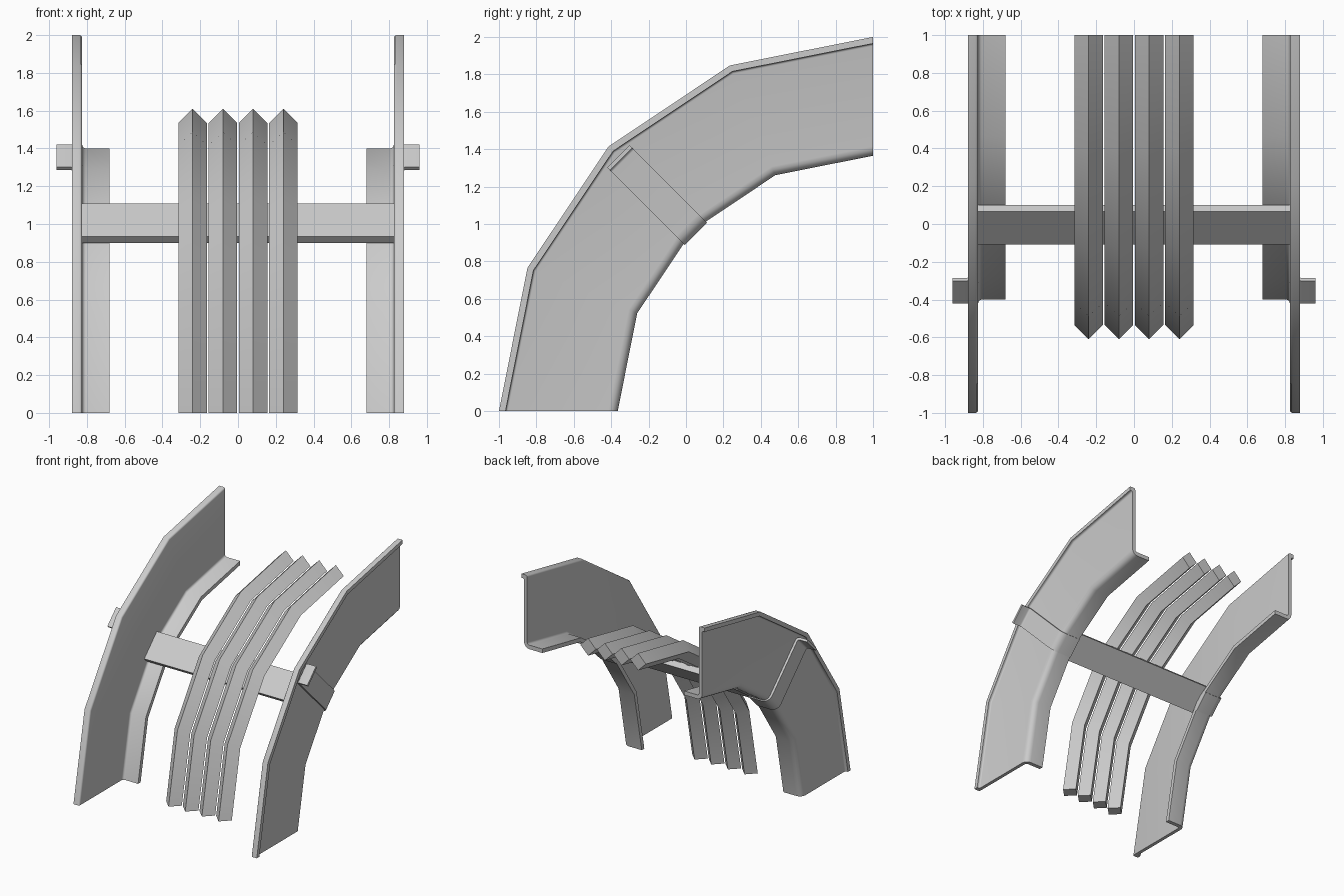
import bpy, bmesh
from math import sin, cos, radians, pi

if "Cube" in bpy.data.objects:
    bpy.data.objects.remove(bpy.data.objects["Cube"])

ARC = [radians(22.5 * i) for i in range(5)]   # quarter turn around y=1, z=0


def place(x, r, a, s=0.0):
    """Point at radius r and angle a, shifted s along the tangent."""
    return (x, 1 - r * cos(a) + s * sin(a), r * sin(a) + s * cos(a))


def fillet(cx, cr, rad, a0, a1, n=4):
    """Rounded corner points for a cross-section."""
    pts = []
    for i in range(n + 1):
        a = radians(a0 + (a1 - a0) * i / n)
        pts.append((cx + rad * cos(a), cr + rad * sin(a)))
    return pts


def sweep(name, profile, stations, mirror=False):
    """Loft an (x, radius) profile through (angle, shift) stations, capped."""
    bm = bmesh.new()
    rings = [[bm.verts.new(place(x, r, a, s)) for x, r in profile]
             for a, s in stations]
    n = len(profile)
    for p, q in zip(rings, rings[1:]):
        for i in range(n):
            j = (i + 1) % n
            bm.faces.new((p[i], p[j], q[j], q[i]))
    bm.faces.new(rings[0])
    bm.faces.new(rings[-1])
    bmesh.ops.recalc_face_normals(bm, faces=bm.faces[:])
    me = bpy.data.meshes.new(name)
    bm.to_mesh(me)
    bm.free()
    ob = bpy.data.objects.new(name, me)
    bpy.context.collection.objects.link(ob)
    if mirror:
        ob.modifiers.new("mirror", 'MIRROR')
    bpy.ops.object.select_all(action='DESELECT')
    ob.select_set(True)
    bpy.context.view_layer.objects.active = ob
    bpy.ops.object.shade_smooth_by_angle(angle=radians(35))
    return ob


curve = [(a, 0.0) for a in ARC]

# Side rails: sheet wall, inward bottom flange, outward top lip
rail = [(0.68, 1.365)]
rail += fillet(0.805, 1.415, 0.05, -90, 0)          # outer bottom bend
rail += fillet(0.868, 1.952, 0.013, 180, 90, 3)     # under the lip
rail += [(0.88, 1.965), (0.88, 2.0)]
rail += fillet(0.84, 1.985, 0.015, 90, 180, 3)      # top of the lip
rail += fillet(0.805, 1.42, 0.02, 0, -90)           # inner bottom bend
rail += [(0.68, 1.40)]
sweep("side_rails", rail, curve, mirror=True)

# Guide bars: diamond section running along the curve
for i, x in enumerate((-0.24, -0.08, 0.08, 0.24)):
    h = 0.075
    sweep(f"guide_bar_{i + 1}",
          [(x, 1.535 + h), (x + h, 1.535), (x, 1.535 - h), (x - h, 1.535)], curve)

# Cross beam resting on the flanges
sweep("cross_beam",
      [(-0.825, 1.394), (0.825, 1.394), (0.825, 1.444), (-0.825, 1.444)],
      [(pi / 4, -0.122), (pi / 4, 0.122)])

# Straps: under the flange, up the outer wall, tab bent outward
strap = [(0.68, 1.34)]
strap += fillet(0.81, 1.405, 0.065, -90, 0)
strap += fillet(0.89, 1.89, 0.015, 180, 90, 3)
strap += [(0.96, 1.905), (0.96, 1.925)]
strap += fillet(0.885, 1.895, 0.03, 90, 180, 4)
strap += fillet(0.805, 1.415, 0.05, 0, -90)
strap += [(0.68, 1.365)]
sweep("straps", strap, [(pi / 4, -0.085), (pi / 4, 0.085)], mirror=True)
